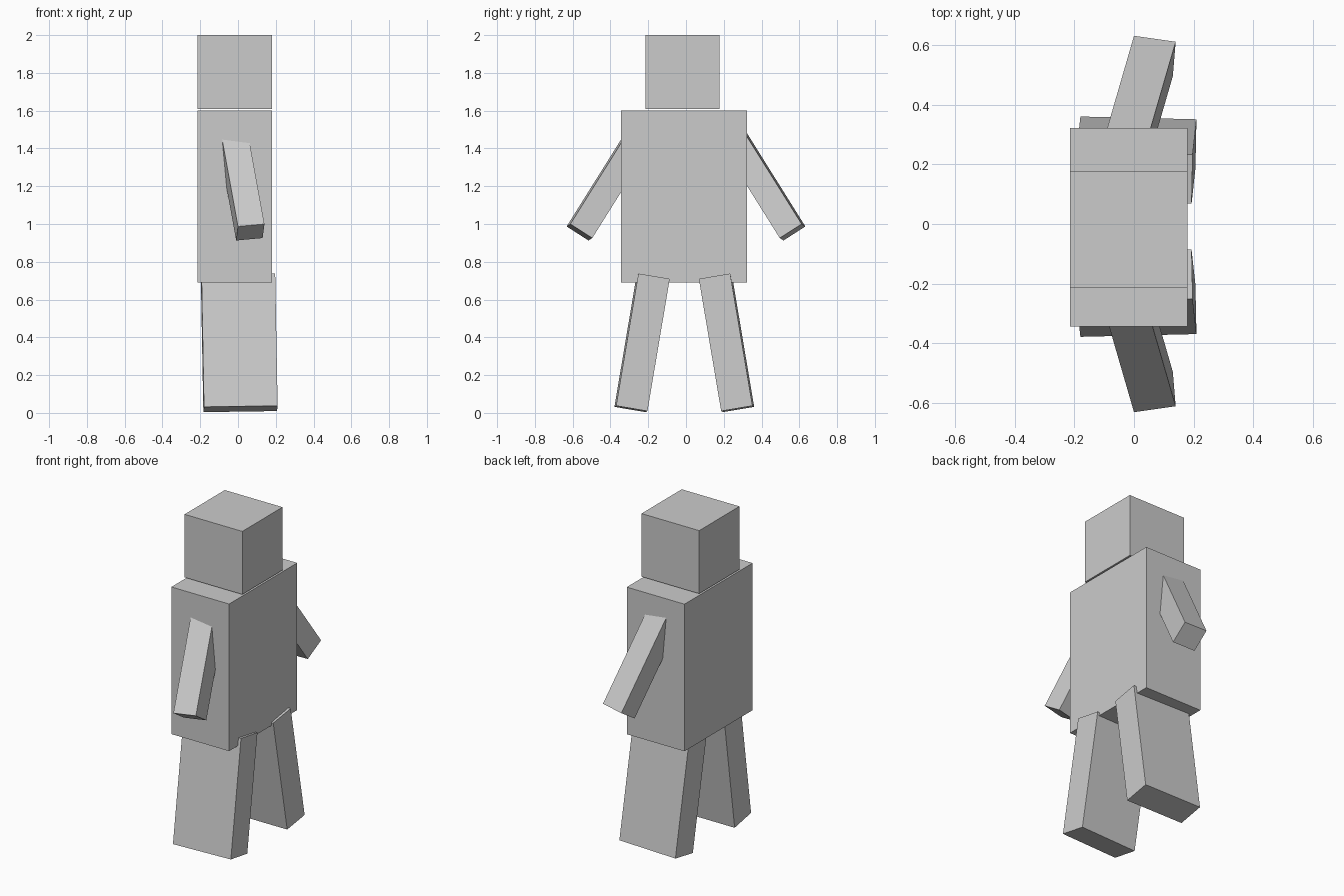
import bpy
from mathutils import Vector, Matrix

if "Cube" in bpy.data.objects:
    bpy.data.objects.remove(bpy.data.objects["Cube"])

grey = bpy.data.materials.new("light_grey")
grey.diffuse_color = (0.6, 0.6, 0.6, 1)
grey.use_nodes = True
grey.node_tree.nodes["Principled BSDF"].inputs["Base Color"].default_value = grey.diffuse_color


def block(name, matrix):
    """Unit cube placed by a matrix whose columns are its edge vectors."""
    bpy.ops.mesh.primitive_cube_add(size=1)
    ob = bpy.context.object
    ob.name = name
    ob.data.transform(matrix)
    if matrix.determinant() < 0:
        ob.data.flip_normals()
    ob.data.materials.append(grey)


def box(name, lo, hi):
    lo, hi = Vector(lo), Vector(hi)
    block(name, Matrix.Translation((lo + hi) / 2) @ Matrix.Diagonal((*(hi - lo), 1)))


def limb(name, corner, axis, across, size, side, mid_y):
    """Tilted box from its lower outer corner; side = -1 mirrors it in y."""
    u = Vector(axis).normalized()
    w = Vector(across)
    w = (w - u * w.dot(u)).normalized()
    t = u.cross(w)
    edges = (w * size[0], t * size[1], -u * size[2])
    centre = Vector(corner) + sum(edges, Vector()) / 2
    m = Matrix(edges).transposed().to_4x4()
    m.translation = centre
    flip = Matrix.Translation((0, mid_y, 0)) @ Matrix.Diagonal((1, side, 1, 1))
    block(name, flip @ m)


# Head and torso
box("head", (-0.215, -0.215, 1.61), (0.18, 0.178, 2.0))
box("torso", (-0.215, -0.344, 0.69), (0.18, 0.322, 1.60))

# Splayed arms and legs, one on each side
for side, label in ((1, "back"), (-1, "front")):
    limb(label + "_arm", (0, 0.632, 0.987), (0.09, 0.31, -0.495),
         (0.14, -0.02, 0.013), (0.142, 0.138, 0.68), side, 0)
    limb(label + "_leg", (-0.18, 0.370, 0.032), (0.013, 0.118, -0.70),
         (0.39, -0.009, 0.004), (0.39, 0.168, 0.71), side, -0.009)
